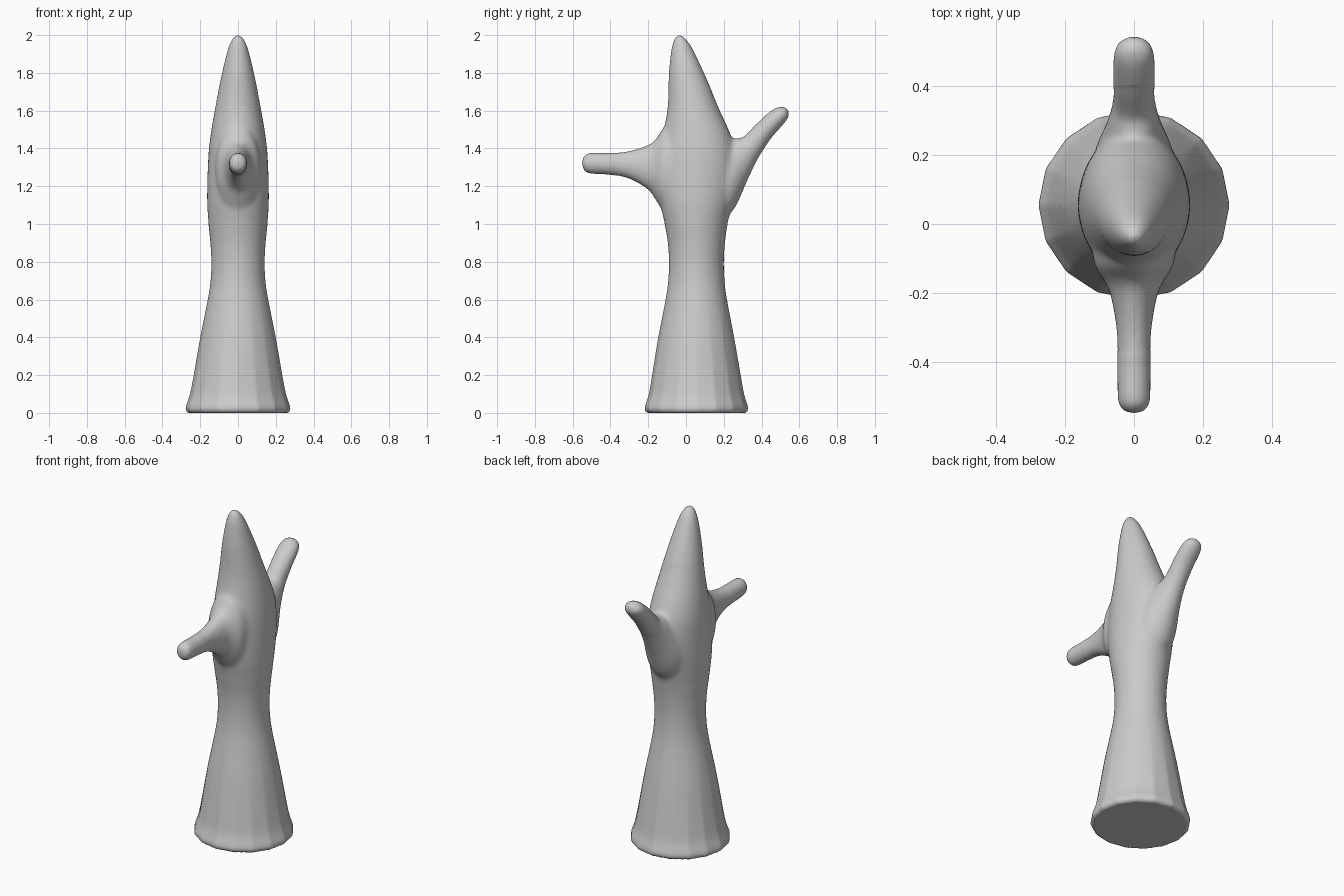
import bpy, bmesh
from math import cos, sin, pi
from mathutils import Vector

if "Cube" in bpy.data.objects:
    bpy.data.objects.remove(bpy.data.objects["Cube"])

N = 64


def catmull(a, b, c, d, t):
    return [0.5 * (2*q + (r-p)*t + (2*p-5*q+4*r-s)*t*t + (3*q-p-3*r+s)*t**3)
            for p, q, r, s in zip(a, b, c, d)]


def loft(bm, sections, tip, facet=False, steps=5):
    """Elliptical rings; a section is (y1, z1, y2, z2, half width in x)."""
    s = [sections[0]] + sections + [sections[-1]]
    rows = [catmull(*s[i:i+4], k / steps) for i in range(len(s) - 3) for k in range(steps)]
    rows.append(sections[-1])
    rings = []
    for y1, z1, y2, z2, hx in rows:
        mid, half = Vector((0, y1+y2, z1+z2)) / 2, Vector((0, y2-y1, z2-z1)) / 2
        f = max(0, 1 - z1 / 0.6) if facet else 0
        ring = []
        for i in range(N):
            a = 2 * pi * i / N
            poly = cos(pi/16) / cos(a % (pi/8) - pi/16)
            r = 1 + f * (poly - 1)
            ring.append(bm.verts.new(mid + Vector((hx*cos(a)*r, 0, 0)) + half*sin(a)*r))
        rings.append(ring)
    for p, q in zip(rings, rings[1:]):
        for i in range(N):
            j = (i + 1) % N
            bm.faces.new((p[i], p[j], q[j], q[i]))
    bm.faces.new(rings[0][::-1])
    top = bm.verts.new((0, *tip))
    for i in range(N):
        bm.faces.new((rings[-1][i], rings[-1][(i+1) % N], top))


bm = bmesh.new()

# Trunk: z, front y, back y, half width
trunk = [(0, -.205, .315, .265), (.012, -.217, .327, .276), (.035, -.218, .328, .276),
         (.1, -.197, .308, .255), (.2, -.18, .29, .235), (.4, -.147, .255, .2),
         (.6, -.108, .217, .16), (.7, -.094, .204, .145), (.8, -.09, .2, .141),
         (.9, -.096, .206, .146), (1, -.113, .22, .156), (1.1, -.135, .243, .163),
         (1.2, -.15, .265, .163), (1.3, -.15, .272, .16), (1.4, -.138, .262, .154),
         (1.5, -.117, .226, .141), (1.6, -.1, .18, .124), (1.7, -.093, .138, .105),
         (1.8, -.09, .095, .084), (1.9, -.08, .048, .06), (1.95, -.071, .021, .044),
         (1.98, -.06, -.003, .028), (1.994, -.048, -.018, .015)]
loft(bm, [(f, z, b, z, h) for z, f, b, h in trunk], (-.034, 2), facet=True)

# Front branch: y, upper z, lower z, half width
front = [(-.06, 1.55, 1.05, .12), (-.12, 1.51, 1.07, .115), (-.16, 1.45, 1.125, .09),
         (-.2, 1.42, 1.18, .07), (-.3, 1.388, 1.238, .052), (-.4, 1.376, 1.26, .048),
         (-.5, 1.376, 1.267, .047), (-.53, 1.367, 1.277, .04), (-.545, 1.35, 1.294, .025)]
loft(bm, [(y, u, y, l, h) for y, u, l, h in front], (-.55, 1.322))

# Rear branch: upper edge, lower edge, half width
loft(bm, [(.1, 1.33, .2, 1.02, .12), (.18, 1.385, .262, 1.09, .11), (.25, 1.45, .33, 1.24, .08),
          (.30, 1.46, .39, 1.36, .064), (.37, 1.53, .45, 1.453, .06), (.45, 1.598, .51, 1.522, .059),
          (.49, 1.619, .537, 1.557, .05), (.515, 1.62, .545, 1.58, .032)], (.54, 1.608))

bmesh.ops.recalc_face_normals(bm, faces=bm.faces)
mesh = bpy.data.meshes.new("branched_trunk")
bm.to_mesh(mesh)
bm.free()
obj = bpy.data.objects.new("branched_trunk", mesh)
bpy.context.collection.objects.link(obj)

# Fuse the three parts into one skin
mod = obj.modifiers.new("fuse", 'REMESH')
mod.mode = 'VOXEL'
mod.voxel_size = 0.009
dg = bpy.context.evaluated_depsgraph_get()
fused = bpy.data.meshes.new_from_object(obj.evaluated_get(dg))
obj.modifiers.clear()

# Soften the branch junctions only
bm = bmesh.new()
bm.from_mesh(fused)
joint = [v for v in bm.verts if 1 < v.co.z < 1.7 and -.38 < v.co.y < .4]
for _ in range(14):
    bmesh.ops.smooth_vert(bm, verts=joint, factor=0.5, use_axis_x=True, use_axis_y=True, use_axis_z=True)
bm.to_mesh(fused)
bm.free()
obj.data = fused
bpy.context.view_layer.objects.active = obj
obj.select_set(True)
bpy.ops.object.shade_smooth_by_angle(angle=pi / 3)
